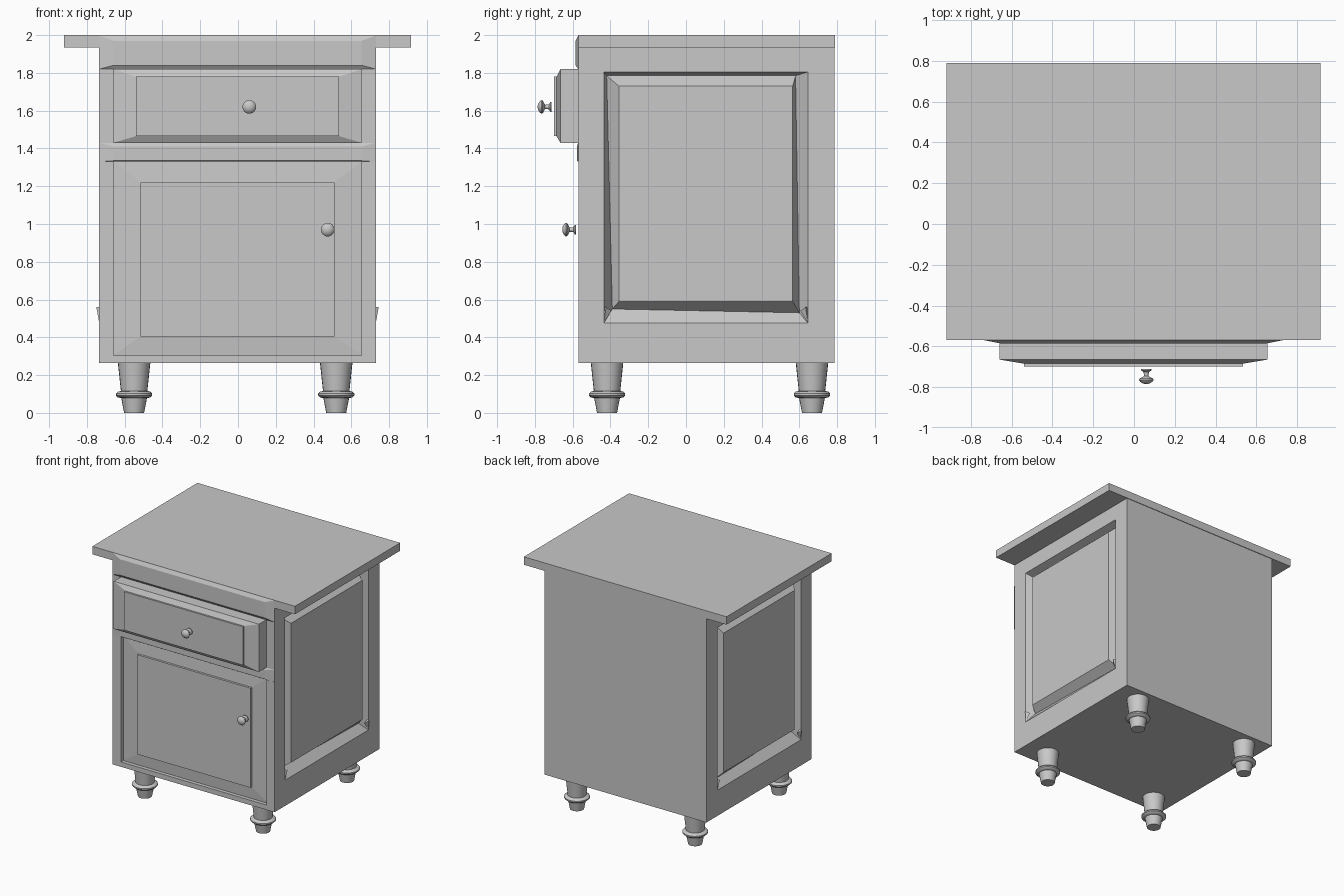
import bpy, bmesh, math
from mathutils import Matrix, Vector

cube = bpy.data.objects.get("Cube")
if cube:
    bpy.data.objects.remove(cube)

grey = bpy.data.materials.new("light_grey")
grey.use_nodes = True
colour = (0.58, 0.58, 0.58, 1)
grey.diffuse_color = colour
grey.node_tree.nodes["Principled BSDF"].inputs["Base Color"].default_value = colour


def finish(name, bm, smooth=False):
    bmesh.ops.remove_doubles(bm, verts=bm.verts, dist=0.0005)
    bmesh.ops.recalc_face_normals(bm, faces=bm.faces)
    mesh = bpy.data.meshes.new(name)
    bm.to_mesh(mesh)
    bm.free()
    mesh.materials.append(grey)
    ob = bpy.data.objects.new(name, mesh)
    bpy.context.collection.objects.link(ob)
    if smooth:
        bpy.ops.object.select_all(action='DESELECT')
        ob.select_set(True)
        bpy.context.view_layer.objects.active = ob
        bpy.ops.object.shade_smooth_by_angle(angle=math.radians(35))
    return ob


def rect(u0, u1, v0, v1):
    return [(u0, v0), (u1, v0), (u1, v1), (u0, v1)]


def loft(bm, loops, cap_start=False):
    """Join a list of closed point loops with quads and cap the last one."""
    rings = [[bm.verts.new(p) for p in loop] for loop in loops]
    for a, b in zip(rings, rings[1:]):
        for i in range(len(a)):
            j = (i + 1) % len(a)
            bm.faces.new((a[i], a[j], b[j], b[i]))
    bm.faces.new(rings[-1])
    if cap_start:
        bm.faces.new(rings[0])


def front(r, y):
    return [(u, y, v) for u, v in r]


def side(r, x):
    return [(x, u, v) for u, v in r]


def lathe(name, profile, loc, rot=Matrix(), n=24):
    bm = bmesh.new()
    loft(bm, [[(r * math.cos(2 * math.pi * i / n), r * math.sin(2 * math.pi * i / n), z)
               for i in range(n)] for r, z in profile], True)
    bmesh.ops.transform(bm, matrix=Matrix.Translation(Vector(loc)) @ rot, verts=bm.verts)
    return finish(name, bm, True)


X0, X1, Y0, Y1, Z0, Z1 = -0.735, 0.73, -0.57, 0.785, 0.265, 1.935

# Cabinet body: plain back, top and bottom, recessed door front, panelled sides
bm = bmesh.new()
loft(bm, [front(rect(X0, X1, Z0, Z1), Y1)])
for z in (Z0, Z1):
    loft(bm, [[(u, v, z) for u, v in rect(X0, X1, Y0, Y1)]])
opening = rect(-0.66, 0.655, 0.305, 1.33)
panel = rect(-0.515, 0.51, 0.405, 1.22)
loft(bm, [front(rect(X0, X1, Z0, Z1), Y0), front(opening, Y0), front(opening, Y0 + 0.03),
          front(panel, Y0 + 0.022), front(panel, Y0 + 0.004)])
groove = [(-0.39, 0.55), (0.60, 0.53), (0.58, 1.785), (-0.42, 1.785)]
for x, s in ((X0, -1), (X1, 1)):
    loft(bm, [side(rect(Y0, Y1, Z0, Z1), x),
              side(rect(-0.435, 0.645, 0.475, 1.805), x),
              side(groove, x - s * 0.06),
              side(rect(-0.355, 0.565, 0.59, 1.73), x)])
finish("cabinet_body", bm)

# Small splinters at the lower corners of the side panels
bm = bmesh.new()
for x, s in ((X0, -1), (X1, 1)):
    for y, d in ((-0.435, 1), (0.645, -1)):
        v = [bm.verts.new(p) for p in ((x, y, 0.478), (x + s * 0.015, y + d * 0.012, 0.56),
                                       (x - s * 0.01, y + d * 0.04, 0.54),
                                       (x - s * 0.01, y, 0.56))]
        for f in ((0, 1, 2), (0, 1, 3), (1, 2, 3), (0, 2, 3)):
            bm.faces.new([v[i] for i in f])
finish("panel_corner_splinters", bm)

# Table top
bm = bmesh.new()
loft(bm, [[(u, v, z) for u, v in rect(-0.92, 0.915, Y0, 0.79)] for z in (Z1, 2.0)], True)
finish("table_top", bm)

# Raised rails above the drawer and above the door
for name, za, zb, zc, zd, out in (("upper_rail", 1.82, 1.998, 1.84, 1.97, 0.015),
                                  ("middle_rail", 1.33, 1.43, 1.335, 1.41, 0.008)):
    bm = bmesh.new()
    loft(bm, [front(rect(X0, X1, za, zb), Y0), front(rect(-0.66, 0.655, zc, zd), Y0 - out)], True)
    finish(name, bm)

# Drawer, slightly open, with bevelled edge and raised plate
outer = rect(-0.66, 0.655, 1.43, 1.82)
plate = rect(-0.54, 0.535, 1.465, 1.78)
bm = bmesh.new()
loft(bm, [front(outer, Y0), front(outer, -0.665), front(plate, -0.685), front(plate, -0.70)], True)
finish("drawer", bm)

# Knobs, turned on a lathe and pointing forward
knob = [(0.026, 0), (0.026, 0.006), (0.013, 0.014), (0.011, 0.034), (0.022, 0.04),
        (0.034, 0.047), (0.036, 0.053), (0.030, 0.062), (0.018, 0.070), (0.006, 0.073)]
turn = Matrix.Rotation(math.radians(90), 4, 'X')
lathe("drawer_knob", knob, (0.06, -0.712, 1.62), turn)
lathe("door_knob", knob, (0.475, -0.582, 0.97), turn)

# Turned feet with a ring
foot = [(0.053, 0), (0.068, 0.078), (0.086, 0.082), (0.096, 0.092), (0.096, 0.102),
        (0.086, 0.112), (0.070, 0.116), (0.086, Z0)]
for side_name, x in (("right", -0.55), ("left", 0.52)):
    for end_name, y in (("front", -0.418), ("back", 0.667)):
        lathe(f"{end_name}_{side_name}_foot", foot, (x, y, 0))
